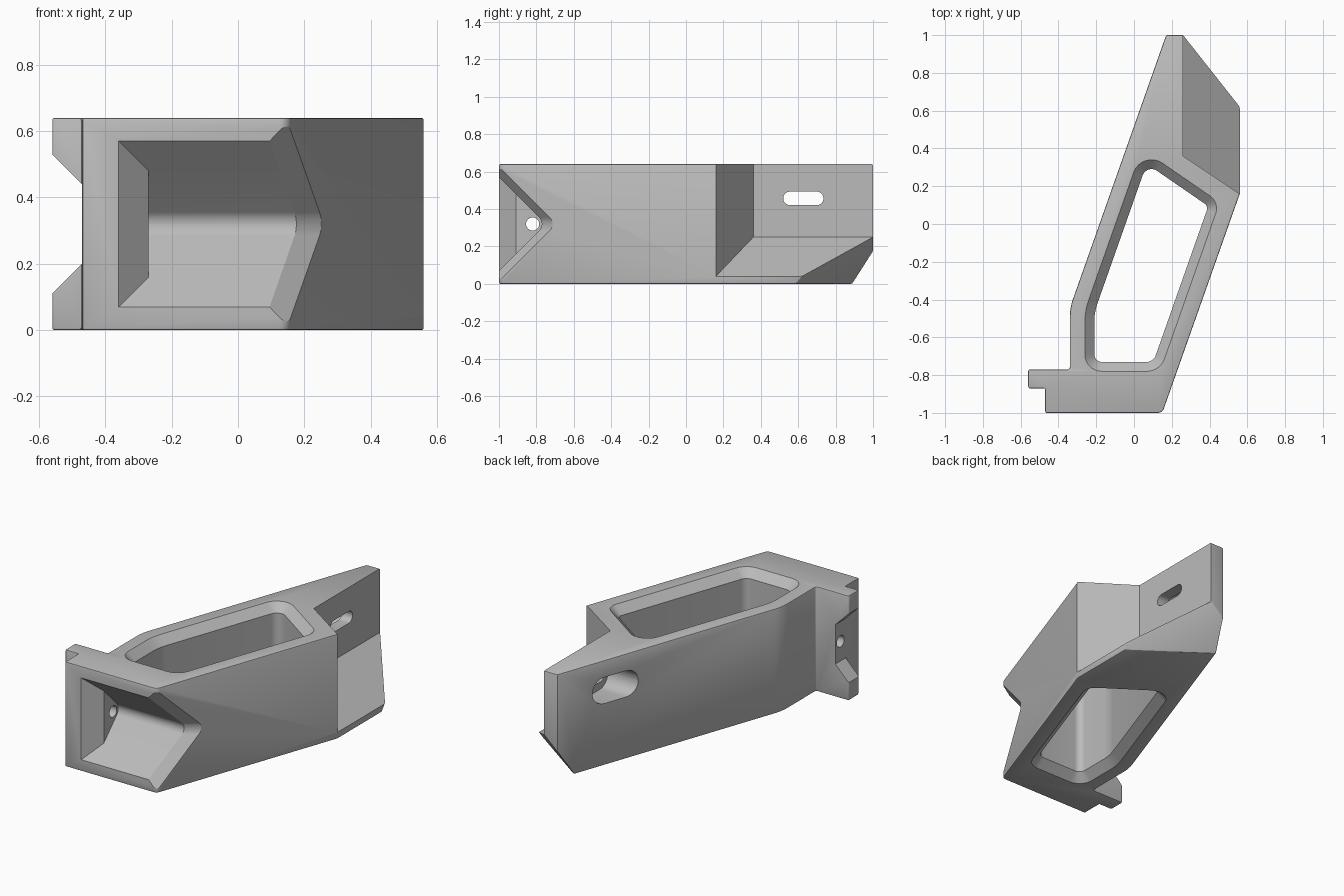
import bpy, bmesh, math
from mathutils import Vector

if "Cube" in bpy.data.objects:
    bpy.data.objects.remove(bpy.data.objects["Cube"])

HEIGHT = 0.64
MID = HEIGHT / 2
SLANT = 0.353  # sideways lean of the long walls


def right_wall(y):
    return 0.15 + SLANT * (y + 1)


def rounded(points, radii, seg=8):
    """Polygon with a fillet of the given radius at every corner."""
    out = []
    n = len(points)
    for i, r in enumerate(radii):
        p = Vector(points[i])
        if r == 0:
            out.append(p)
            continue
        u = (Vector(points[i - 1]) - p).normalized()
        v = (Vector(points[(i + 1) % n]) - p).normalized()
        half = u.angle(v) / 2
        c = p + (u + v).normalized() * r / math.sin(half)
        t = r / math.tan(half)
        s, e = p + u * t - c, p + v * t - c
        for k in range(seg + 1):
            a = k / seg
            w = (math.sin((1 - a) * (math.pi - 2 * half)) * s
                 + math.sin(a * (math.pi - 2 * half)) * e)
            out.append(c + w / math.sin(math.pi - 2 * half))
    return out


def inset(points, d):
    """Move every side of a counter-clockwise polygon inward by d."""
    pts = [Vector(p) for p in points]
    out = []
    for i, p in enumerate(pts):
        a = (p - pts[i - 1]).normalized()
        b = (pts[(i + 1) % len(pts)] - p).normalized()
        na, nb = Vector((-a.y, a.x)), Vector((-b.y, b.x))
        out.append(p + (na + nb) * d / (1 + na.dot(nb)))
    return out


def loft(name, rings, strip_caps=False):
    """Closed solid through rings of equal point count."""
    bm = bmesh.new()
    rows = [[bm.verts.new(p) for p in ring] for ring in rings]
    n = len(rows[0])
    for lo, hi in zip(rows, rows[1:]):
        for i in range(n):
            j = (i + 1) % n
            bm.faces.new((lo[i], lo[j], hi[j], hi[i]))
    for row in (rows[0], rows[-1]):
        if strip_caps:
            for i in range(n // 2 - 1):
                bm.faces.new((row[i], row[i + 1], row[n - 2 - i], row[n - 1 - i]))
        else:
            bm.faces.new(row)
    bmesh.ops.recalc_face_normals(bm, faces=bm.faces)
    mesh = bpy.data.meshes.new(name)
    bm.to_mesh(mesh)
    bm.free()
    obj = bpy.data.objects.new(name, mesh)
    bpy.context.collection.objects.link(obj)
    return obj


def along_x(name, ring, x0, x1):
    return loft(name, [[(x, y, z) for y, z in ring] for x in (x0, x1)])


def slot_ring(y0, y1, z, r):
    corners = [(y0, z - r), (y1, z - r), (y1, z + r), (y0, z + r)]
    return rounded(corners, [r * 0.999] * 4)


# Main body: plan outline raised to full height
outline = rounded(
    [(-0.56, -0.77), (-0.56, -0.87), (-0.47, -0.87), (-0.47, -1), (0.15, -1),
     (0.56, 0.16), (0.56, 1), (0.17, 1), (-0.34, -0.445), (-0.34, -0.77)],
    [0.01, 0.01, 0, 0, 0.035, 0, 0, 0, 0.3, 0.012])
body = loft("bracket_body", [[(x, y, z) for x, y in outline] for z in (0, HEIGHT)])

# Slanted undercut at the lower rear corner
bm = bmesh.new()
bm.from_mesh(body.data)
p0 = Vector((0.26, 1, 0.25))
normal = (Vector((0.56, 0.62, 0.04)) - p0).cross(Vector((0.17, 1, 0.17)) - p0)
cut = bmesh.ops.bisect_plane(bm, geom=bm.verts[:] + bm.edges[:] + bm.faces[:],
                             plane_co=p0, plane_no=normal, clear_outer=True)
rim = [e for e in cut["geom_cut"] if isinstance(e, bmesh.types.BMEdge)]
bmesh.ops.holes_fill(bm, edges=rim, sides=0)
bmesh.ops.recalc_face_normals(bm, faces=bm.faces)
bm.to_mesh(body.data)
bm.free()

bevel = body.modifiers.new("soft_edges", 'BEVEL')
bevel.width = 0.007
bevel.segments = 2
bevel.limit_method = 'ANGLE'
bevel.angle_limit = math.radians(40)
bevel.use_clamp_overlap = False

cutters = []

# Vertical window with chamfered rims
window = [(-0.26, -0.78), (0.138, -0.78), (0.453, 0.114), (0.042, 0.397), (-0.26, -0.459)]
radii = [0.09, 0.1, 0.08, 0.1, 0.35]
big = rounded(inset(window, -0.02), [r + 0.02 for r in radii])
small = rounded(inset(window, 0.05), [r - 0.05 for r in radii])
cutters.append(loft("window_cutter", [
    [(x, y, z) for x, y in ring] for ring, z in
    ((big, -0.02), (small, 0.05), (small, HEIGHT - 0.05), (big, HEIGHT + 0.02))]))

# Step above the rear foot, with a sloping floor
plan = [(0.26, 0.36), (0.66, 0.093), (0.66, 1.2), (0.26, 1.2)]
cutters.append(loft("step_cutter", [
    [(x, y, 0.25 - 0.7 * (x - 0.26)) for x, y in plan],
    [(x, y, 0.8) for x, y in plan]]))

# Sideways V pocket in the front, flared where it leaves the right wall
radius = 0.05
centre = -0.75 - radius * math.sqrt(2)
half = [(-1.1, 0.35), (-0.91, 0.16)]
for k in range(6):
    a = math.radians(45 - 9 * k + 1)
    half.append((centre + radius * math.cos(a), radius * math.sin(a)))
vee = half + [(y, -z) for y, z in reversed(half)]


def vee_section(shift, offset):
    return [(right_wall(y + shift) + offset, y + shift, MID + z) for y, z in vee]


left_end = [(-0.27 - max(0, -0.91 - y), y, MID + z) for y, z in vee]
cutters.append(loft("pocket_cutter", [
    left_end, vee_section(0, -0.055), vee_section(0.057, 0), vee_section(0.057, 0.15)], True))

# Notch in the side tab and the bolt hole behind it
notch = [(-0.66, 0.31), (-0.47, 0.12), (-0.47, -0.12), (-0.66, -0.31)]
cutters.append(loft("notch_cutter", [
    [(x, y, MID + z) for x, z in notch] for y in (-0.9, -0.7)]))
cutters.append(along_x("hole_cutter", slot_ring(-0.855, -0.785, MID, 0.035), -0.7, -0.2))

# Slotted hole with a wide recess on the left wall
cutters.append(along_x("slot_cutter", slot_ring(0.52, 0.735, 0.457, 0.036), -0.2, 0.4))
cutters.append(along_x("recess_cutter", slot_ring(0.48, 0.775, 0.457, 0.08), -0.2, 0.19))

for cutter in cutters:
    mod = body.modifiers.new(cutter.name, 'BOOLEAN')
    mod.operation = 'DIFFERENCE'
    mod.solver = 'EXACT'
    mod.object = cutter

# Bake the modifiers and drop the cutters
graph = bpy.context.evaluated_depsgraph_get()
baked = bpy.data.meshes.new_from_object(body.evaluated_get(graph))
body.modifiers.clear()
body.data = baked
for cutter in cutters:
    bpy.data.objects.remove(cutter)

grey = bpy.data.materials.new("plain_grey")
grey.use_nodes = True
colour = (0.5, 0.5, 0.5, 1)
grey.diffuse_color = colour
grey.node_tree.nodes["Principled BSDF"].inputs["Base Color"].default_value = colour
body.data.materials.clear()
body.data.materials.append(grey)

bpy.ops.object.select_all(action='DESELECT')
body.select_set(True)
bpy.context.view_layer.objects.active = body
bpy.ops.object.shade_smooth_by_angle(angle=math.radians(25))
